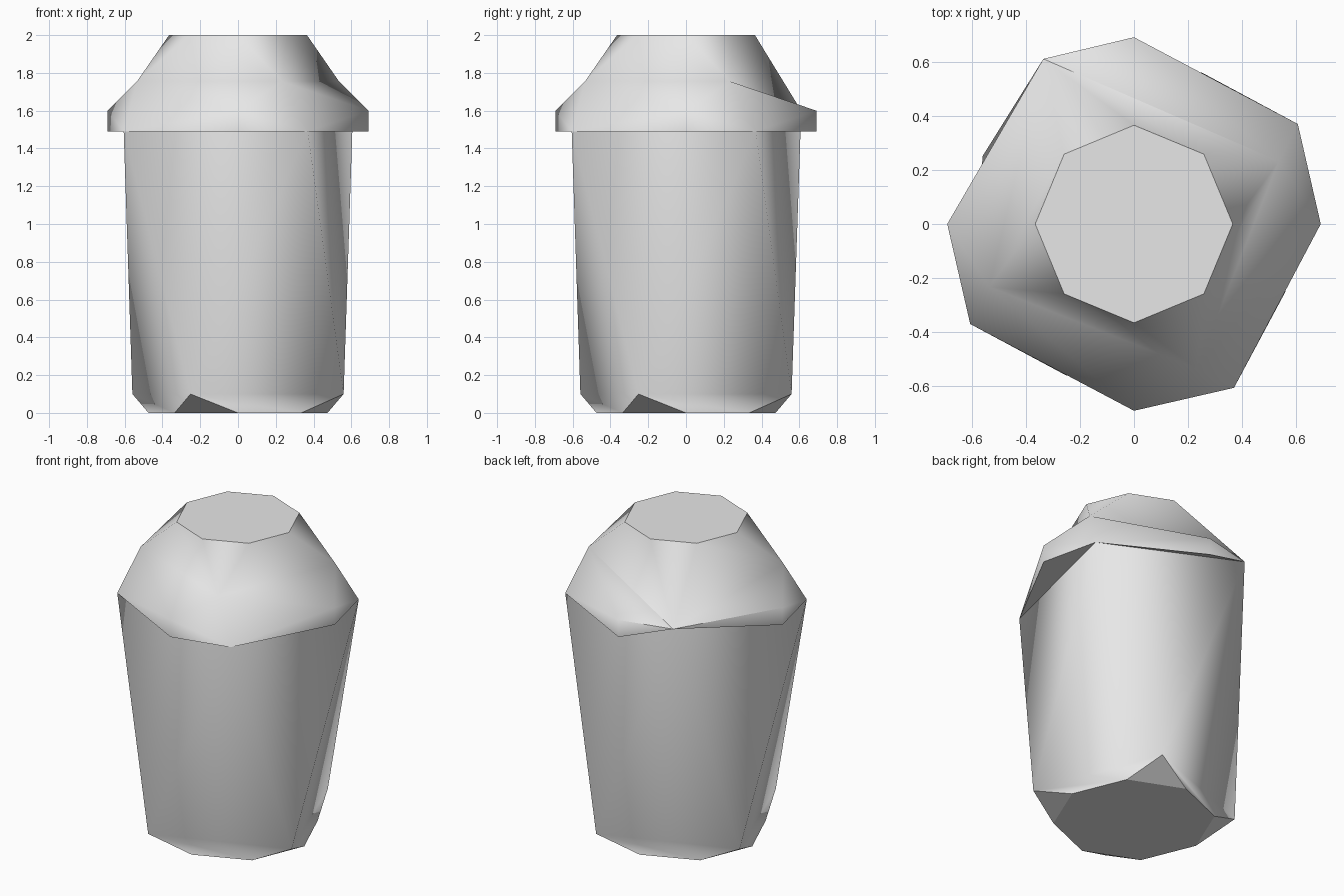
import bpy
import bmesh
from math import cos, sin, radians, degrees

cube = bpy.data.objects.get("Cube")
if cube:
    bpy.data.objects.remove(cube, do_unlink=True)

# Plain grey material
grey = bpy.data.materials.new("plain_grey")
grey.use_nodes = True
color = (0.8, 0.8, 0.8, 1)
grey.diffuse_color = color
grey.node_tree.nodes["Principled BSDF"].inputs["Base Color"].default_value = color

bm = bmesh.new()


def ring(count, radius, z, start=0):
    """Evenly spaced ring of vertices, starting at an angle in degrees."""
    angles = [radians(start + 360 * i / count) for i in range(count)]
    return [bm.verts.new((radius * cos(a), radius * sin(a), z)) for a in angles]


def face(*verts):
    """Add a face, skipping those collapsed at the chipped corner."""
    if len(set(verts)) == len(verts):
        bm.faces.new(verts)


# Rings from base to lid
base = ring(8, 0.474, 0)
foot = ring(4, 0.613, 0.1, -24.2)
rim_low = ring(4, 0.69, 1.49)
rim_top = ring(4, 0.69, 1.6)
rim_corner = ring(4, 0.709, 1.49, 31.4)
shoulder = ring(4, 0.583, 1.755, 23.5)
lid = ring(8, 0.365, 2)

# One back corner has its shoulder and rim merged into a single point
bm.verts.remove(shoulder[1])
shoulder[1] = rim_corner[1]
shoulder[1].co = (-0.335, 0.61, 1.6)

# Flat caps
caps = [bm.faces.new(base[::-1]), bm.faces.new(lid)]

# Quarter-turn sections
for k in range(4):
    p, n = (k - 1) % 4, (k + 1) % 4
    before, mid, after = (2 * k - 1) % 8, 2 * k, 2 * k + 1
    # Bevelled foot
    face(base[before], base[mid], foot[k])
    face(base[mid], base[after], foot[k])
    face(base[after], foot[n], foot[k])
    # Tapered body
    face(foot[k], foot[n], rim_corner[k])
    face(foot[k], rim_corner[k], rim_corner[p])
    # Rim underside and edge
    face(rim_corner[p], rim_corner[k], rim_low[k])
    face(rim_low[k], rim_corner[k], rim_top[k])
    face(rim_corner[p], rim_low[k], rim_top[k])
    # Slope from rim to shoulder
    face(rim_top[k], rim_corner[k], shoulder[k])
    face(rim_corner[p], rim_top[k], shoulder[p])
    face(rim_top[k], shoulder[k], shoulder[p])
    # Slope from shoulder to lid
    face(shoulder[p], shoulder[k], lid[before])
    face(shoulder[k], lid[mid], lid[before])
    face(shoulder[k], lid[after], lid[mid])

bmesh.ops.recalc_face_normals(bm, faces=bm.faces[:])

# Smooth sides with crisp caps and creases
for f in bm.faces:
    f.smooth = True
for e in bm.edges:
    e.smooth = degrees(e.calc_face_angle(0)) < 58
for cap in caps:
    for e in cap.edges:
        e.smooth = False

mesh = bpy.data.meshes.new("jar_body")
bm.to_mesh(mesh)
bm.free()
mesh.materials.append(grey)
jar = bpy.data.objects.new("jar_body", mesh)
bpy.context.collection.objects.link(jar)
